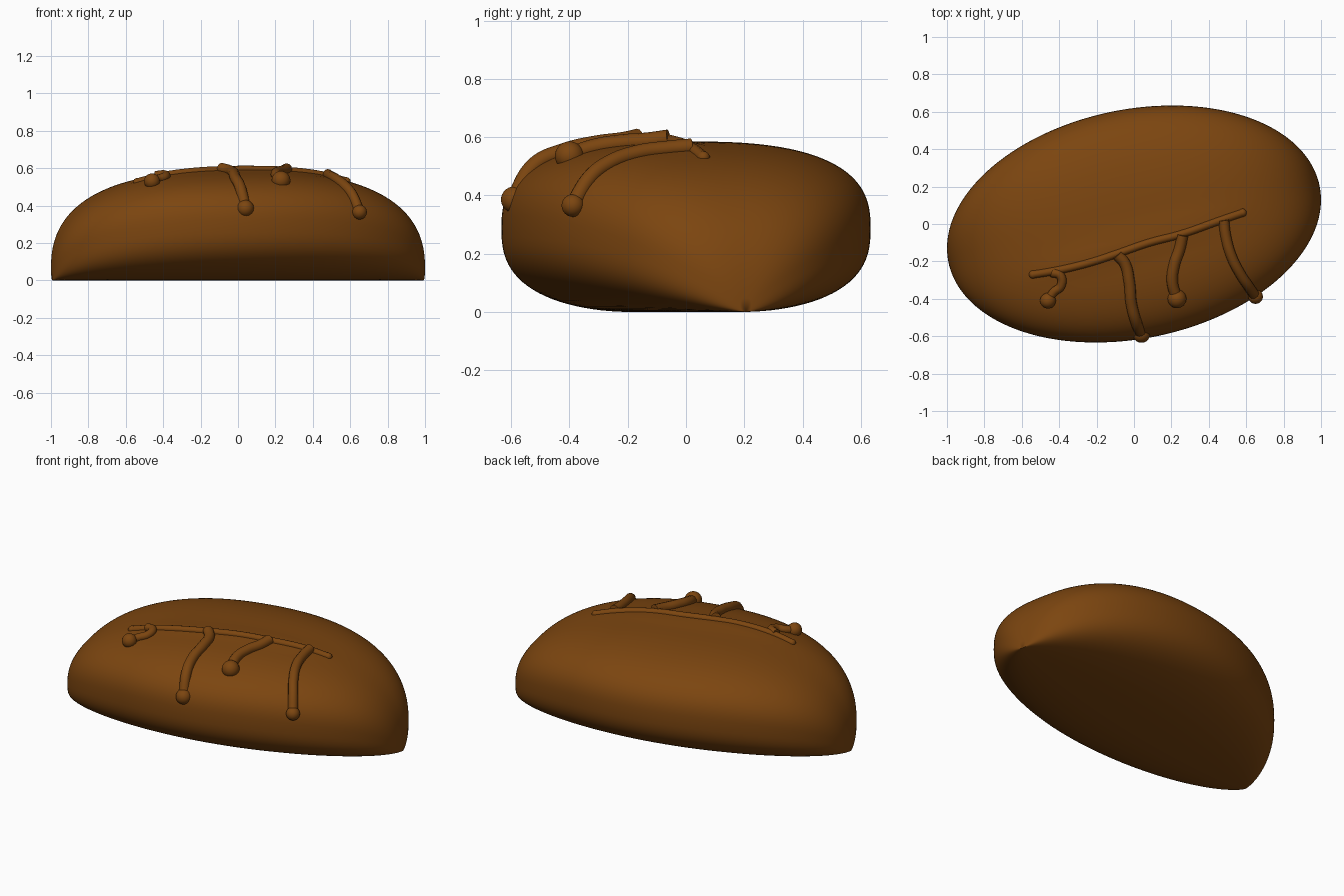
import bpy, bmesh
from math import sin, cos, pi, exp, copysign, radians
from mathutils import Matrix, Vector

cube = bpy.data.objects.get("Cube")
if cube:
    bpy.data.objects.remove(cube, do_unlink=True)

LENGTH, WIDTH, HEIGHT = 1.013, 0.612, 0.585
TURN = Matrix.Rotation(radians(11.7), 3, 'Z')
POWER = 2.65

crust = bpy.data.materials.new("brown crust")
crust.use_nodes = True
colour = (0.2, 0.06, 0.005, 1)
crust.diffuse_color = colour
bsdf = next(n for n in crust.node_tree.nodes if n.type == 'BSDF_PRINCIPLED')
bsdf.inputs["Base Color"].default_value = colour
bsdf.inputs["Roughness"].default_value = 0.7


def section(u):
    """Half width and height of the loaf at u, from -1 to 1 along its length."""
    u = min(abs(u), 1)
    return WIDTH * (1 - u * u) ** 0.5, HEIGHT * (1 - u ** POWER) ** (1 / POWER)


def ridge(x, y):
    """Soft swelling of the crust beneath the long stem."""
    off = y + 0.11 - 0.295 * x
    along = exp(-((x - 0.02) / 0.5) ** 4)
    return 0.012 * along * exp(-(off / 0.06) ** 2)


def surface_z(x, y):
    p = TURN.transposed() @ Vector((x, y, 0))
    w, h = section(p.x / LENGTH)
    v = min(abs(p.y) / max(w, 0.001), 1)
    return h / 2 * (1 + (1 - v ** POWER) ** (1 / POWER)) + ridge(x, y)


def finish(obj):
    obj.data.materials.clear()
    obj.data.materials.append(crust)
    bpy.ops.object.select_all(action='DESELECT')
    obj.select_set(True)
    bpy.context.view_layer.objects.active = obj
    bpy.ops.object.shade_smooth()


def loaf():
    """Rounded cross-sections swept along the turned long axis."""
    rings, sides = 100, 96
    bm = bmesh.new()

    def vert(u, a):
        w, h = section(u)
        c, s = cos(a), sin(a)
        v = copysign(abs(c) ** (2 / POWER), c)
        z = h / 2 * (1 + copysign(abs(s) ** (2 / POWER), s))
        p = TURN @ Vector((u * LENGTH, v * w, z))
        if s > 0:
            p.z += ridge(p.x, p.y)
        return bm.verts.new(p)

    loops = [[vert(-cos(pi * i / rings), 2 * pi * j / sides) for j in range(sides)]
             for i in range(1, rings)]
    for a, b in zip(loops, loops[1:]):
        for j in range(sides):
            k = (j + 1) % sides
            bm.faces.new((a[j], a[k], b[k], b[j]))
    for loop, u in ((loops[0], -1), (loops[-1], 1)):
        tip = bm.verts.new(TURN @ Vector((u * LENGTH, 0, 0)))
        for j in range(sides):
            bm.faces.new((tip, loop[j], loop[(j + 1) % sides]))
    bmesh.ops.recalc_face_normals(bm, faces=bm.faces)
    mesh = bpy.data.meshes.new("loaf")
    bm.to_mesh(mesh)
    bm.free()
    obj = bpy.data.objects.new("loaf", mesh)
    bpy.context.collection.objects.link(obj)
    finish(obj)


def tube(name, points, radius):
    curve = bpy.data.curves.new(name, 'CURVE')
    curve.dimensions = '3D'
    curve.bevel_depth, curve.bevel_resolution = radius, 4
    curve.resolution_u = 8
    curve.use_fill_caps = True
    spline = curve.splines.new('BEZIER')
    spline.bezier_points.add(len(points) - 1)
    for bp, p in zip(spline.bezier_points, points):
        bp.co = p
        bp.handle_left_type = bp.handle_right_type = 'AUTO'
    obj = bpy.data.objects.new(name, curve)
    bpy.context.collection.objects.link(obj)
    bpy.ops.object.select_all(action='DESELECT')
    obj.select_set(True)
    bpy.context.view_layer.objects.active = obj
    bpy.ops.object.convert(target='MESH')
    finish(bpy.context.object)


def ball(name, centre, radius):
    bpy.ops.mesh.primitive_uv_sphere_add(segments=32, ring_count=16,
                                         radius=radius, location=centre)
    bpy.context.object.name = name
    finish(bpy.context.object)


def lay(path, lift):
    return [(x, y, surface_z(x, y) + lift) for x, y in path]


loaf()

# Long stem lying along the top
stem = [(-0.54, -0.27), (-0.42, -0.25), (-0.25, -0.21), (-0.08, -0.155),
        (0.08, -0.1), (0.25, -0.055), (0.45, 0.015), (0.58, 0.06)]
tube("long_stem", lay(stem, -0.003), 0.021)
for i, (x, y) in enumerate((stem[0], stem[-1])):
    ball(f"stem_end_{i + 1}", (x, y, surface_z(x, y) - 0.003), 0.022)

# Drooping branches, each ending in a ball: path, tube radius, ball centre, ball radius
branches = [
    ([(-0.44, -0.26), (-0.395, -0.275), (-0.39, -0.33), (-0.43, -0.365)],
     0.024, (-0.46, -0.41, 0.53), 0.042),
    ([(-0.09, -0.165), (-0.05, -0.21), (-0.025, -0.31), (-0.015, -0.42), (0.01, -0.52)],
     0.03, (0.04, -0.59, 0.385), 0.045),
    ([(0.26, -0.06), (0.245, -0.13), (0.215, -0.22), (0.205, -0.31)],
     0.03, (0.23, -0.4, 0.535), 0.05),
    ([(0.48, 0.02), (0.49, -0.06), (0.52, -0.17), (0.57, -0.27), (0.61, -0.33)],
     0.028, (0.65, -0.388, 0.365), 0.039),
]
for i, (path, thick, centre, size) in enumerate(branches, 1):
    tube(f"branch_{i}", lay(path, 0.008) + [centre], thick)
    ball(f"branch_ball_{i}", centre, size)
